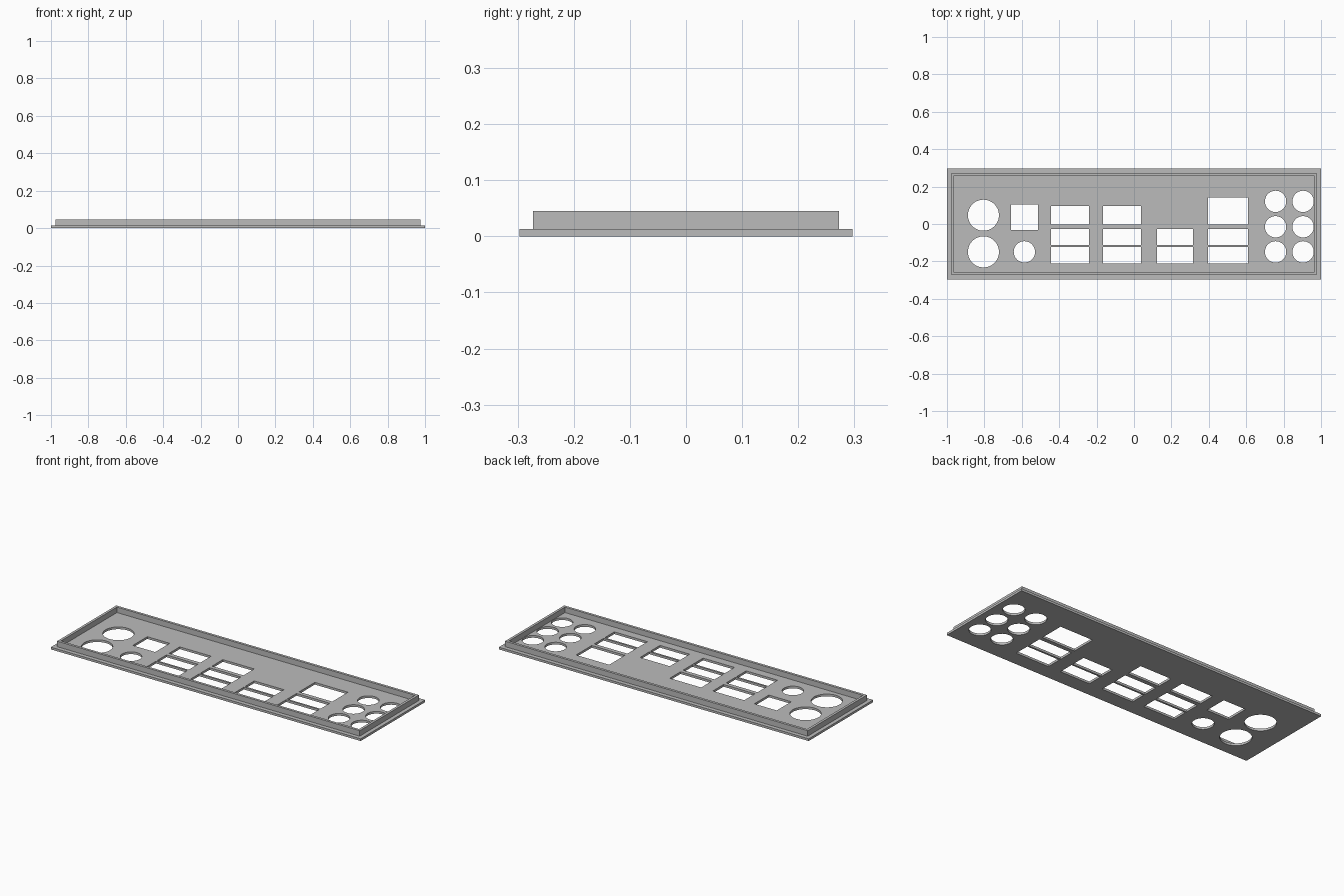
import bpy
import bmesh
from mathutils import Matrix, Vector

cube = bpy.data.objects.get("Cube")
if cube:
    bpy.data.objects.remove(cube, do_unlink=True)

THICK, TOP = 0.013, 0.045

steel = bpy.data.materials.new("grey steel")
steel.use_nodes = True
grey = (0.5, 0.5, 0.5, 1)
steel.diffuse_color = grey
steel.node_tree.nodes["Principled BSDF"].inputs["Base Color"].default_value = grey


def add_box(bm, x0, x1, y0, y1, z0, z1):
    centre = Vector(((x0 + x1) / 2, (y0 + y1) / 2, (z0 + z1) / 2))
    size = Matrix.Diagonal((x1 - x0, y1 - y0, z1 - z0, 1))
    bmesh.ops.create_cube(bm, size=1, matrix=Matrix.Translation(centre) @ size)


def add_disc(bm, x, y, r):
    bmesh.ops.create_cone(bm, cap_ends=True, segments=48, radius1=r, radius2=r,
                          depth=0.2, matrix=Matrix.Translation((x, y, 0)))


def make_object(name, bm):
    mesh = bpy.data.meshes.new(name)
    bm.to_mesh(mesh)
    bm.free()
    mesh.materials.append(steel)
    obj = bpy.data.objects.new(name, mesh)
    bpy.context.collection.objects.link(obj)
    return obj


def cut(obj, cutter):
    mod = obj.modifiers.new("cut", 'BOOLEAN')
    mod.object = cutter
    mod.solver = 'EXACT'
    bpy.context.view_layer.objects.active = obj
    bpy.ops.object.modifier_apply(modifier=mod.name)
    bpy.data.objects.remove(cutter, do_unlink=True)


# Flat base plate
bm = bmesh.new()
add_box(bm, -1, 1, -0.297, 0.297, 0, THICK)
plate = make_object("base_plate", bm)

# Port openings: columns of slots, each with its own rows
bm = bmesh.new()
upper, middle, lower = (-0.002, 0.097), (-0.111, -0.026), (-0.21, -0.122)
columns = [
    (-0.658, -0.513, [(-0.031, 0.103)]),
    (-0.444, -0.241, [upper, middle, lower]),
    (-0.166, 0.037, [upper, middle, lower]),
    (0.123, 0.315, [middle, lower]),
    (0.396, 0.61, [(-0.002, 0.143), middle, lower]),
]
for x0, x1, rows in columns:
    for y0, y1 in rows:
        add_box(bm, x0, x1, y0, y1, -0.1, 0.1)

# Round openings: two large, one small, and a grid of six jacks
for y in (0.047, -0.149):
    add_disc(bm, -0.805, y, 0.083)
add_disc(bm, -0.586, -0.149, 0.057)
for x in (0.757, 0.904):
    for y in (0.121, -0.015, -0.149):
        add_disc(bm, x, y, 0.057)
cut(plate, make_object("port_cutter", bm))

# Raised rim around the plate
bm = bmesh.new()
add_box(bm, -0.977, 0.977, -0.273, 0.273, THICK, TOP)
rim = make_object("raised_rim", bm)
bm = bmesh.new()
add_box(bm, -0.962, 0.962, -0.258, 0.258, -0.1, 0.1)
cut(rim, make_object("rim_cutter", bm))
